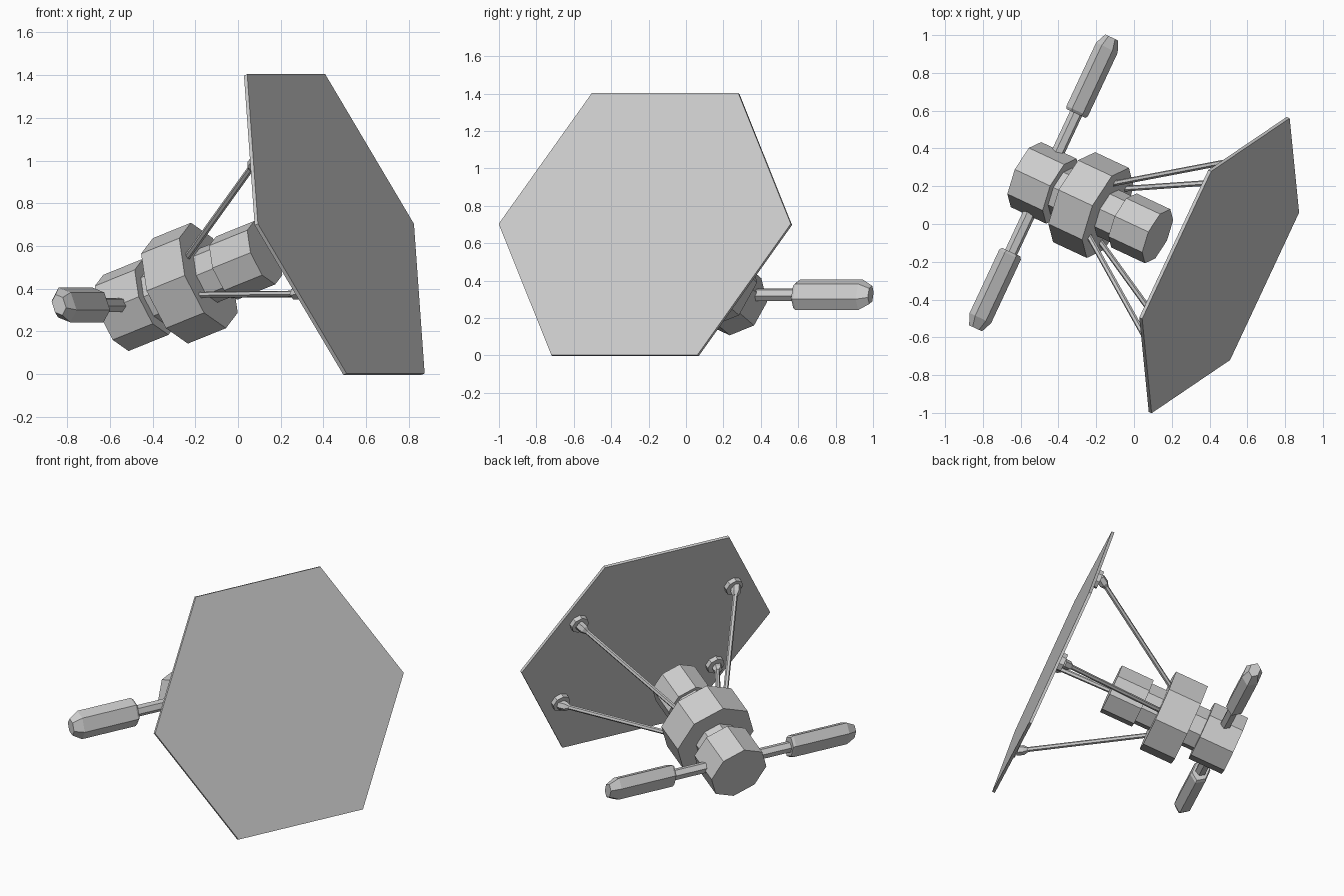
import bpy, bmesh, math
from mathutils import Matrix, Vector

if "Cube" in bpy.data.objects:
    bpy.data.objects.remove(bpy.data.objects["Cube"], do_unlink=True)

grey = bpy.data.materials.new("light_grey")
grey.use_nodes = True
grey.diffuse_color = (0.6, 0.6, 0.6, 1)
grey.node_tree.nodes["Principled BSDF"].inputs["Base Color"].default_value = (0.6, 0.6, 0.6, 1)

# Tilted frame of the craft: U along the wings, V up the dish, N out of the dish
U = Vector((0.424, 0.906, 0)).normalized()
V = Vector((-0.311, 0.147, 0.938))
V = (V - U * V.dot(U)).normalized()
N = U.cross(V)
FRAME = Matrix((U, V, N)).transposed().to_4x4()
FRAME.translation = (0.457, -0.22, 0.703)


def loft(name, rings, axis=(0, 0, 1), start=(0, 0, 0), sides=8, squash=(1, 1), turn=0.0):
    """Closed prism through (distance, radius) rings along an axis, in craft space."""
    bm = bmesh.new()
    axis = Vector(axis).normalized()
    side = Vector((0, 1, 0)).cross(axis)
    side = side.normalized() if side.length > 0.01 else Vector((1, 0, 0))
    up = axis.cross(side)
    loops = []
    for dist, radius in rings:
        loop = []
        for i in range(sides):
            a = turn + math.tau * i / sides
            p = (Vector(start) + axis * dist
                 + side * (radius * squash[0] * math.cos(a))
                 + up * (radius * squash[1] * math.sin(a)))
            loop.append(bm.verts.new(FRAME @ p))
        loops.append(loop)
    for a, b in zip(loops, loops[1:]):
        for i in range(sides):
            j = (i + 1) % sides
            bm.faces.new((a[i], a[j], b[j], b[i]))
    bm.faces.new(loops[0][::-1])
    bm.faces.new(loops[-1])
    bmesh.ops.recalc_face_normals(bm, faces=bm.faces[:])
    mesh = bpy.data.meshes.new(name)
    bm.to_mesh(mesh)
    bm.free()
    mesh.materials.append(grey)
    obj = bpy.data.objects.new(name, mesh)
    bpy.context.collection.objects.link(obj)
    return obj


# Hexagonal dish plate
loft("dish_plate", [(-0.016, 0.862), (0.002, 0.862)], sides=6)

# Eight-sided body, all on one axis
loft("rear_module", [(-1.21, 0.19), (-0.99, 0.19)])
loft("body_core", [(-1.05, 0.135), (-0.5, 0.135)])
loft("middle_ring", [(-0.91, 0.263), (-0.70, 0.263)])
loft("front_module", [(-0.60, 0.158), (-0.39, 0.158)])

# Four struts with their mounting pads behind the dish
for su, uname in ((1, "left"), (-1, "right")):
    for sv, vname in ((1, "upper"), (-1, "lower")):
        label = vname + "_" + uname
        foot = Vector((su * 0.152, sv * 0.093, -0.71))
        pad = Vector((su * 0.535, sv * 0.325, -0.016))
        tip = pad + Vector((0, 0, -0.045))
        span = tip - foot
        loft("strut_" + label, [(0, 0.015), (span.length, 0.015)], span, foot, 6)
        loft("strut_knuckle_" + label,
             [(span.length - 0.045, 0.016), (span.length - 0.02, 0.03),
              (span.length + 0.025, 0.03)], span, foot, 6)
        loft("strut_pad_" + label, [(-0.03, 0.058), (0, 0.058)], start=pad)

# Wings: a thin arm and a flattened six-sided panel on each side
for s, label in ((1, "left"), (-1, "right")):
    hub = (0, 0, -1.10)
    loft("wing_arm_" + label, [(0.15, 0.035), (0.43, 0.035)], (s, 0, 0), hub, 6,
         turn=math.pi / 6)
    loft("wing_panel_" + label,
         [(0.405, 0.075), (0.42, 0.087), (0.79, 0.087), (0.85, 0.052)],
         (s, 0, 0), hub, 6, squash=(0.68, 1), turn=math.pi / 6)
